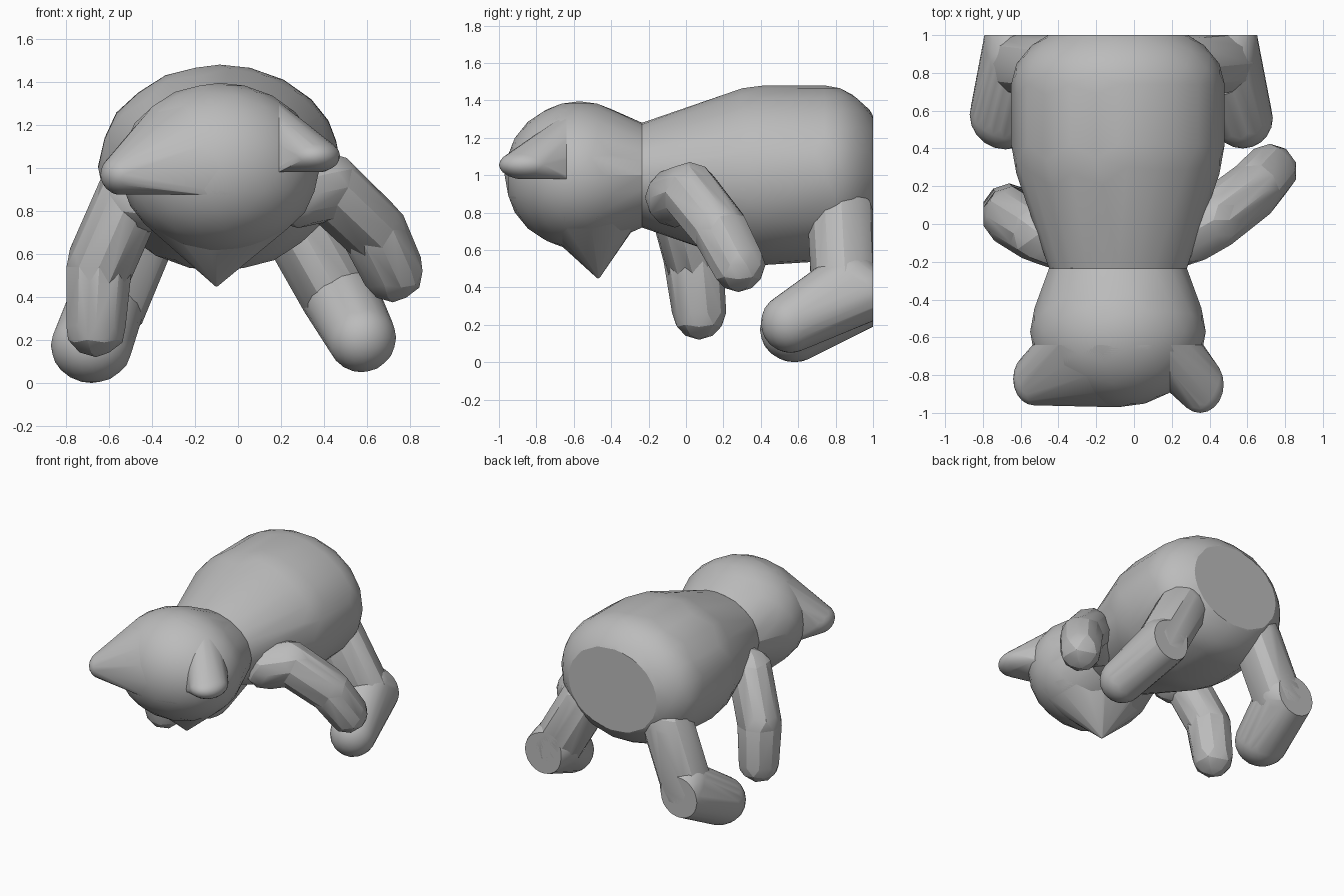
import bpy, bmesh, math
from mathutils import Matrix, Vector

old = bpy.data.objects.get("Cube")
if old:
    bpy.data.objects.remove(old, do_unlink=True)

grey = bpy.data.materials.new("plain grey")
grey.use_nodes = True
COLOUR = (0.5, 0.5, 0.5, 1)
grey.diffuse_color = COLOUR
grey.node_tree.nodes["Principled BSDF"].inputs["Base Color"].default_value = COLOUR

REAR = ("y", 1, 1.0)          # every part is cut flat at the rear


def blob(centre, radii, *cuts, detail=3):
    """Points of an ellipsoid trimmed by (axis, side, position) planes."""
    if not isinstance(radii, tuple):
        radii = (radii,) * 3
    bm = bmesh.new()
    bmesh.ops.create_icosphere(bm, subdivisions=detail, radius=1)
    bm.transform(Matrix.Translation(centre) @ Matrix.Diagonal((*radii, 1)))
    for axis, side, pos in (REAR,) + cuts:
        normal = Vector([side * (axis == a) for a in "xyz"])
        bmesh.ops.bisect_plane(bm, geom=bm.verts[:] + bm.edges[:] + bm.faces[:],
                               plane_co=normal * side * pos, plane_no=normal, clear_outer=True)
    points = [v.co.copy() for v in bm.verts]
    bm.free()
    return points


def hull(name, *blobs):
    """Wrap point clouds in one convex skin."""
    bm = bmesh.new()
    for points in blobs:
        for p in points:
            bm.verts.new(p)
    bmesh.ops.remove_doubles(bm, verts=bm.verts[:], dist=0.004)
    bmesh.ops.convex_hull(bm, input=bm.verts[:])
    bmesh.ops.delete(bm, geom=[v for v in bm.verts if not v.link_faces], context="VERTS")
    bmesh.ops.recalc_face_normals(bm, faces=bm.faces[:])
    for f in bm.faces:
        f.smooth = True
    for e in bm.edges:
        e.smooth = e.calc_face_angle(0) < math.radians(22)
    mesh = bpy.data.meshes.new(name)
    bm.to_mesh(mesh)
    bm.free()
    mesh.materials.append(grey)
    obj = bpy.data.objects.new(name, mesh)
    bpy.context.collection.objects.link(obj)
    return obj


def limb(name, *joints):
    """Chain of hulls between neighbouring round joints (x, y, z, radius)."""
    for i, (a, b) in enumerate(zip(joints, joints[1:])):
        hull(f"{name}_{i + 1}", blob(a[:3], a[3], detail=2), blob(b[:3], b[3], detail=2))


MID = -0.085                  # the trunk and head sit a little off centre
neck = blob((MID, -0.235, 1.0), (0.365, 0.005, 0.28))

# Trunk
hull("trunk", neck,
     blob((MID, 0.42, 1.0), (0.565, 0.5, 0.48)),
     blob((MID, 0.74, 1.01), (0.565, 0.35, 0.47)))

# Head and pointed chin
skull = ((MID, -0.57, 1.0), (0.465, 0.4, 0.395))
hull("head", blob(*skull), neck)
hull("chin", blob(*skull, ("z", 1, 0.78), ("y", -1, -0.66)),
     blob((MID, -0.25, 0.82), (0.2, 0.01, 0.06)),
     blob((-0.1, -0.47, 0.46), 0.012))

# Ears, each wrapped over its share of the skull
hull("right_ear",
     blob(*skull, ("x", 1, 0.19), ("y", 1, -0.64), ("z", -1, 0.875)),
     blob((-0.53, -0.82, 0.97), (0.11, 0.14, 0.1), ("z", -1, 0.875)))
hull("left_ear",
     blob(*skull, ("x", -1, 0.19), ("y", 1, -0.64), ("z", -1, 0.98)),
     blob((0.35, -0.85, 1.055), (0.125, 0.15, 0.08), ("z", -1, 0.98)))

# Front limbs
limb("left_arm", (0.28, -0.06, 0.88, 0.16), (0.42, 0.02, 0.91, 0.16),
     (0.63, 0.18, 0.71, 0.155), (0.72, 0.28, 0.52, 0.145))
limb("right_arm", (-0.42, -0.08, 0.86, 0.16), (-0.5, -0.05, 0.87, 0.16),
     (-0.645, 0.04, 0.54, 0.16), (-0.66, 0.07, 0.265, 0.145))

# Hind limbs
limb("left_leg", (0.26, 0.83, 0.78, 0.18), (0.47, 0.85, 0.41, 0.18))
hull("left_foot", blob((0.47, 0.87, 0.41), 0.18), blob((0.5, 0.95, 0.37), 0.16),
     blob((0.575, 0.56, 0.21), 0.16))
limb("right_leg", (-0.43, 0.83, 0.78, 0.18), (-0.6, 0.85, 0.37, 0.18))
hull("right_foot", blob((-0.61, 0.87, 0.37), 0.18), blob((-0.64, 0.95, 0.34), 0.16),
     blob((-0.68, 0.58, 0.175), (0.19, 0.185, 0.175)))
